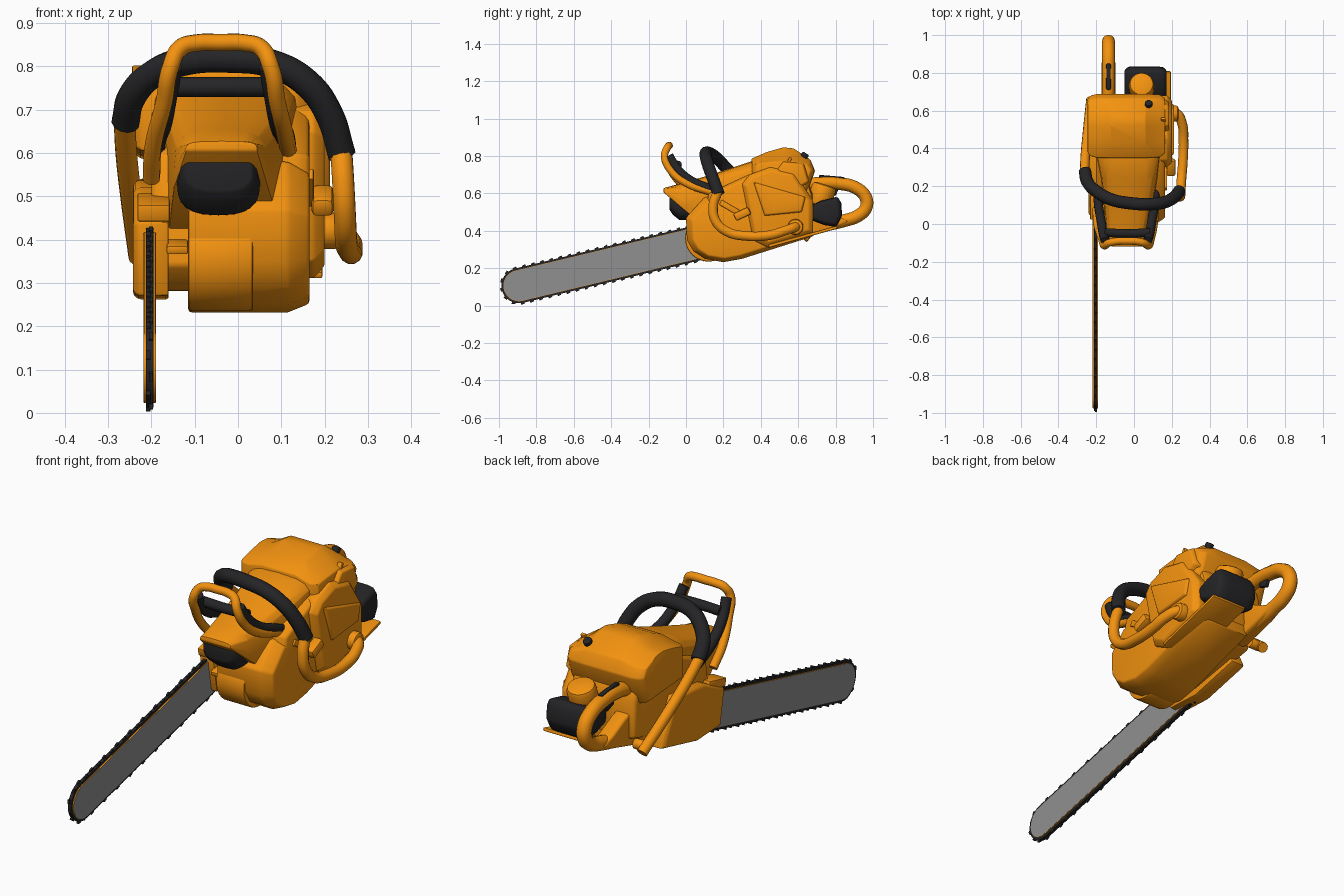
import bpy, bmesh, math
from mathutils import Matrix, Vector

if "Cube" in bpy.data.objects:
    bpy.data.objects.remove(bpy.data.objects["Cube"])


def mat(name, c):
    m = bpy.data.materials.new(name)
    m.diffuse_color = (*c, 1)
    m.use_nodes = True
    m.node_tree.nodes["Principled BSDF"].inputs["Base Color"].default_value = m.diffuse_color
    return m


ORANGE = mat("orange_plastic", (0.9, 0.29, 0.005))
BLACK = mat("black_rubber", (0.018, 0.018, 0.02))
GREY = mat("bar_steel", (0.28, 0.28, 0.28))


def finish(o, m, bevel=0.0, angle=35):
    bpy.ops.object.select_all(action='DESELECT')
    o.select_set(True)
    bpy.context.view_layer.objects.active = o
    if bevel:
        b = o.modifiers.new("bevel", 'BEVEL')
        b.width, b.segments, b.limit_method = bevel, 2, 'ANGLE'
        b.angle_limit = math.radians(28)
        bpy.ops.object.modifier_apply(modifier=b.name)
    bpy.ops.object.shade_smooth_by_angle(angle=math.radians(angle))
    o.data.materials.clear()
    o.data.materials.append(m)
    return o


def from_bm(name, bm, m, bevel=0.0):
    bmesh.ops.recalc_face_normals(bm, faces=bm.faces)
    me = bpy.data.meshes.new(name)
    bm.to_mesh(me)
    bm.free()
    o = bpy.data.objects.new(name, me)
    bpy.context.collection.objects.link(o)
    return finish(o, m, bevel)


def loft(name, rings, m, bevel=0.0):
    bm = bmesh.new()
    vs = [[bm.verts.new(p) for p in r] for r in rings]
    n = len(vs[0])
    for a, b in zip(vs, vs[1:]):
        for i in range(n):
            bm.faces.new((a[i], a[(i + 1) % n], b[(i + 1) % n], b[i]))
    bm.faces.new(vs[0])
    bm.faces.new(vs[-1])
    return from_bm(name, bm, m, bevel)


def prism(name, prof, stations, m, bevel=0.0):
    """Side (y, z) outline swept across x; stations are (x, scale, drop of the upper edge)."""
    cy = sum(p[0] for p in prof) / len(prof)
    cz = sum(p[1] for p in prof) / len(prof)
    zt = max(p[1] for p in prof)
    rings = []
    for x, s, *d in stations:
        drop = d[0] if d else 0
        rings.append([(x, cy + (y - cy) * s, cz + (z - cz) * s - drop * max(0, (z - cz) / (zt - cz)))
                      for y, z in prof])
    return loft(name, rings, m, bevel)


def tube(name, pts, r, m, res=8):
    cu = bpy.data.curves.new(name, 'CURVE')
    cu.dimensions, cu.bevel_depth, cu.bevel_resolution = '3D', r, 4
    cu.resolution_u, cu.use_fill_caps = res, True
    s = cu.splines.new('BEZIER')
    s.bezier_points.add(len(pts) - 1)
    for bp, p in zip(s.bezier_points, pts):
        bp.co = p
        bp.handle_left_type = bp.handle_right_type = 'AUTO'
    o = bpy.data.objects.new(name, cu)
    bpy.context.collection.objects.link(o)
    bpy.ops.object.select_all(action='DESELECT')
    o.select_set(True)
    bpy.context.view_layer.objects.active = o
    bpy.ops.object.convert(target='MESH')
    return finish(bpy.context.view_layer.objects.active, m, angle=50)


def cyl(name, loc, r, d, axis, m, bevel=0.006):
    q = Vector(axis).to_track_quat('Z', 'Y').to_euler()
    bpy.ops.mesh.primitive_cylinder_add(vertices=32, radius=r, depth=d, location=loc, rotation=q)
    o = bpy.context.object
    o.name = name
    return finish(o, m, bevel)


def box(name, loc, size, tilt, m, bevel=0.005):
    bm = bmesh.new()
    bmesh.ops.create_cube(bm, size=1, matrix=Matrix.Translation(loc)
                          @ Matrix.Rotation(math.radians(tilt), 4, 'X') @ Matrix.Diagonal((*size, 1)))
    return from_bm(name, bm, m, bevel)


# guide bar and chain, all sharing one rounded outline
A = math.radians(13.5)
D, TIP, LEN, BX = Vector((math.cos(A), math.sin(A))), Vector((-0.893, 0.106)), 1.15, -0.204


def bar_outline(r):
    pts = [TIP + r * Vector((math.cos(t), math.sin(t)))
           for t in (A + math.pi / 2 + math.pi * i / 20 for i in range(21))]
    nrm = Vector((-D.y, D.x))
    return [tuple(p) for p in pts + [TIP + D * LEN - nrm * r, TIP + D * LEN + nrm * r]]


def flat(name, r, w, m):
    prism(name, bar_outline(r), [(BX - w / 2, 1), (BX + w / 2, 1)], m)


flat("guide_bar", 0.082, 0.029, GREY)
flat("bar_core", 0.0835, 0.027, ORANGE)
flat("chain_band", 0.094, 0.017, BLACK)
bm = bmesh.new()
R, STEP = 0.096, 0.05
total = 2 * LEN + math.pi * R
for i in range(int(total / STEP)):
    s = i * STEP
    if s < LEN:
        t, c = A + math.pi / 2, TIP + D * (LEN - s)
    elif s < LEN + math.pi * R:
        t, c = A + math.pi / 2 + (s - LEN) / R, TIP
    else:
        t, c = A + 1.5 * math.pi, TIP + D * (s - LEN - math.pi * R)
    p = c + R * Vector((math.cos(t), math.sin(t)))
    M = (Matrix.Translation((BX + 0.003 * (-1) ** i, p.x, p.y))
         @ Matrix.Rotation(t - math.pi / 2 + 0.25, 4, 'X') @ Matrix.Diagonal((0.01, 0.02, 0.011, 1)))
    bmesh.ops.create_cube(bm, size=1, matrix=M)
from_bm("chain_cutters", bm, BLACK)

# crankcase and lower body
prism("crankcase", [(0, .47), (.005, .35), (.04, .29), (.1, .25), (.2, .232), (.3, .25), (.68, .37), (.66, .58), (.1, .58)],
      [(-.115, 1), (.115, 1), (.165, .86)], ORANGE, .008)
prism("engine_block", [(.08, .34), (.16, .28), (.6, .36), (.66, .6), (.38, .72), (.12, .6)],
      [(-.2, .95), (-.17, 1), (.13, 1), (.165, .93)], ORANGE, .01)
cyl("crank_bulge", (-.04, .12, .36), .125, .15, (1, 0, 0), ORANGE, .008)

# clutch cover on the bar side, with the lip over the chain
prism("clutch_cover", [(.04, .44), (.07, .27), (.25, .262), (.52, .325), (.42, .54), (.2, .52)],
      [(-.242, .92), (-.23, 1), (-.16, 1)], ORANGE, .006)
box("chain_lip", (-.195, .09, .475), (.075, .13, .04), 13, ORANGE)
box("bumper_plate", (-.14, .07, .385), (.05, .09, .02), 13, ORANGE)


# muffler shroud, an arch that grows rearward
def arch(y, x0, x1, zb, zt):
    c, w = (x0 + x1) / 2, (x1 - x0) / 2
    k = lambda v: math.copysign(abs(v) ** .6, v)
    h = min(.1, (zt - zb) * .7)
    pts = [(c + w, y, zb)]
    for i in range(9):
        t = math.pi * i / 8
        pts.append((c + w * k(math.cos(t)), y, zt - h + h * k(math.sin(t))))
    return pts + [(c - w, y, zb)]


loft("muffler_shroud", [arch(-.12, -.12, .045, .605, .628), arch(-.02, -.148, .07, .52, .655),
                        arch(.1, -.16, .1, .42, .69), arch(.24, -.175, .125, .42, .735),
                        arch(.36, -.2, .14, .42, .775)], ORANGE, .004)


def oval(y, cz, rx, rz):
    pts = []
    for i in range(24):
        c, s = math.cos(i * math.pi / 12), math.sin(i * math.pi / 12)
        pts.append((-.045 + rx * math.copysign(abs(c) ** .75, c), y, cz + rz * math.copysign(abs(s) ** .75, s)))
    return pts


loft("muffler", [oval(.05, .53, .096, .075), oval(-.035, .532, .096, .075),
                 oval(-.07, .545, .09, .06), oval(-.088, .557, .078, .046)], BLACK, .004)

# engine top cover, sloping down at both shoulders, and rear housing
prism("top_cover", [(.35, .6), (.35, .785), (.43, .82), (.52, .846), (.575, .84), (.665, .78), (.69, .72), (.64, .58)],
      [(-.245, .86, .03), (-.225, .96, .04), (-.19, 1, .04), (-.12, 1), (.06, 1), (.135, .98, .06), (.165, .86, .06)],
      ORANGE, .006)
prism("rear_housing", [(.45, .36), (.68, .42), (.675, .6), (.65, .67), (.45, .68)],
      [(-.2, .92), (-.18, 1), (.1, 1), (.14, .95)], ORANGE, .012)
cyl("cover_knob", (.077, .635, .803), .02, .026, (0, .55, .83), BLACK)

# starter cover on the right side with raised panel and lever
prism("starter_cover", [(.3, .65), (.36, .35), (.44, .31), (.68, .385), (.68, .56), (.58, .71), (.45, .74), (.34, .7)],
      [(.12, 1), (.175, 1), (.2, .88)], ORANGE, .006)
prism("starter_panel", [(.36, .66), (.42, .48), (.62, .5), (.64, .58), (.5, .62)],
      [(.17, 1), (.2, 1), (.212, .93)], ORANGE, .005)
prism("starter_wedge", [(.46, .69), (.56, .6), (.66, .66), (.63, .76), (.52, .77)],
      [(.1, 1), (.165, 1), (.185, .88)], ORANGE, .005)
box("choke_lever", (.155, .545, .76), (.025, .016, .07), -25, ORANGE)
box("side_latch", (.195, .3, .49), (.05, .09, .045), 25, ORANGE, .012)
box("front_rib", (.16, .24, .52), (.03, .13, .03), -30, ORANGE)

# air filter, its cap and the tray below it
prism("air_filter", [(.64, .52), (.72, .56), (.81, .582), (.83, .55), (.835, .48), (.805, .42), (.74, .43), (.66, .46)],
      [(-.05, .8), (-.025, .98), (0, 1), (.12, 1), (.15, .96), (.172, .8)], BLACK, .01)
cyl("filter_cap", (.04, .725, .59), .066, .12, (0, .3, .95), ORANGE, .02)
box("bottom_tray", (.1, .625, .368), (.19, .38, .016), 15.5, ORANGE)

# wrap-around front handle: grip, right lower arm, left rail
GRIP = [(-.26, .28, .67), (-.245, .22, .73), (-.195, .17, .783), (-.12, .13, .812), (-.02, .11, .818),
        (.08, .105, .805), (.16, .115, .76), (.21, .14, .69), (.24, .175, .595)]
tube("front_grip", GRIP, .033, BLACK)
tube("right_handle_arm", [(.238, .17, .61), (.243, .145, .53), (.247, .16, .45), (.25, .22, .395), (.258, .32, .372),
                          (.262, .44, .375), (.255, .53, .4), (.225, .585, .42), (.16, .6, .425)], .026, ORANGE)
cyl("arm_mount", (.2, .585, .42), .042, .07, (1, 0, 0), ORANGE, .012)
tube("left_handle_rail", [(-.262, .275, .675), (-.258, .36, .6), (-.247, .48, .5), (-.228, .66, .36)], .025, ORANGE)
cyl("rail_foot", (-.2, .63, .38), .024, .06, (1, 0, 0), ORANGE)

# hand guard: orange hoop, black crossbar and side straps
tube("hand_guard", [(-.2, .08, .54), (-.195, .0, .62), (-.17, -.08, .72), (-.155, -.115, .8), (-.132, -.1, .843),
                    (-.095, -.092, .854), (-.04, -.09, .855), (.015, -.092, .854), (.052, -.1, .843),
                    (.075, -.115, .8), (.09, -.08, .72), (.106, .0, .655), (.116, .14, .605)], .02, ORANGE)
tube("guard_crossbar", [(-.155, -.045, .752), (-.04, -.05, .752), (.085, -.045, .752)], .023, BLACK)
for side, sx in (("left", -1), ("right", 1)):
    tube("guard_strap_" + side, [(-.04 + sx * a, y, z) for a, y, z in
                                 ((.112, -.09, .8), (.123, -.05, .735), (.135, .02, .672), (.148, .1, .635),
                                  (.152, .2, .595))], .024, BLACK)

# rear handle loop with trigger lock and flared base
tube("rear_handle", [(-.14, .62, .64), (-.135, .72, .655), (-.135, .82, .652), (-.135, .91, .628), (-.135, .96, .58),
                     (-.135, .963, .525), (-.135, .92, .48), (-.135, .85, .455), (-.135, .74, .43), (-.135, .66, .42)],
     .034, ORANGE)
prism("handle_base", [(.6, .36), (.8, .415), (.88, .45), (.8, .48), (.7, .53), (.6, .56)],
      [(-.172, .9), (-.16, 1), (-.11, 1), (-.098, .9)], ORANGE, .01)
box("trigger_lock", (-.135, .78, .682), (.025, .14, .022), -5, BLACK, .008)
box("throttle_trigger", (-.135, .78, .615), (.02, .06, .04), -20, BLACK, .008)
